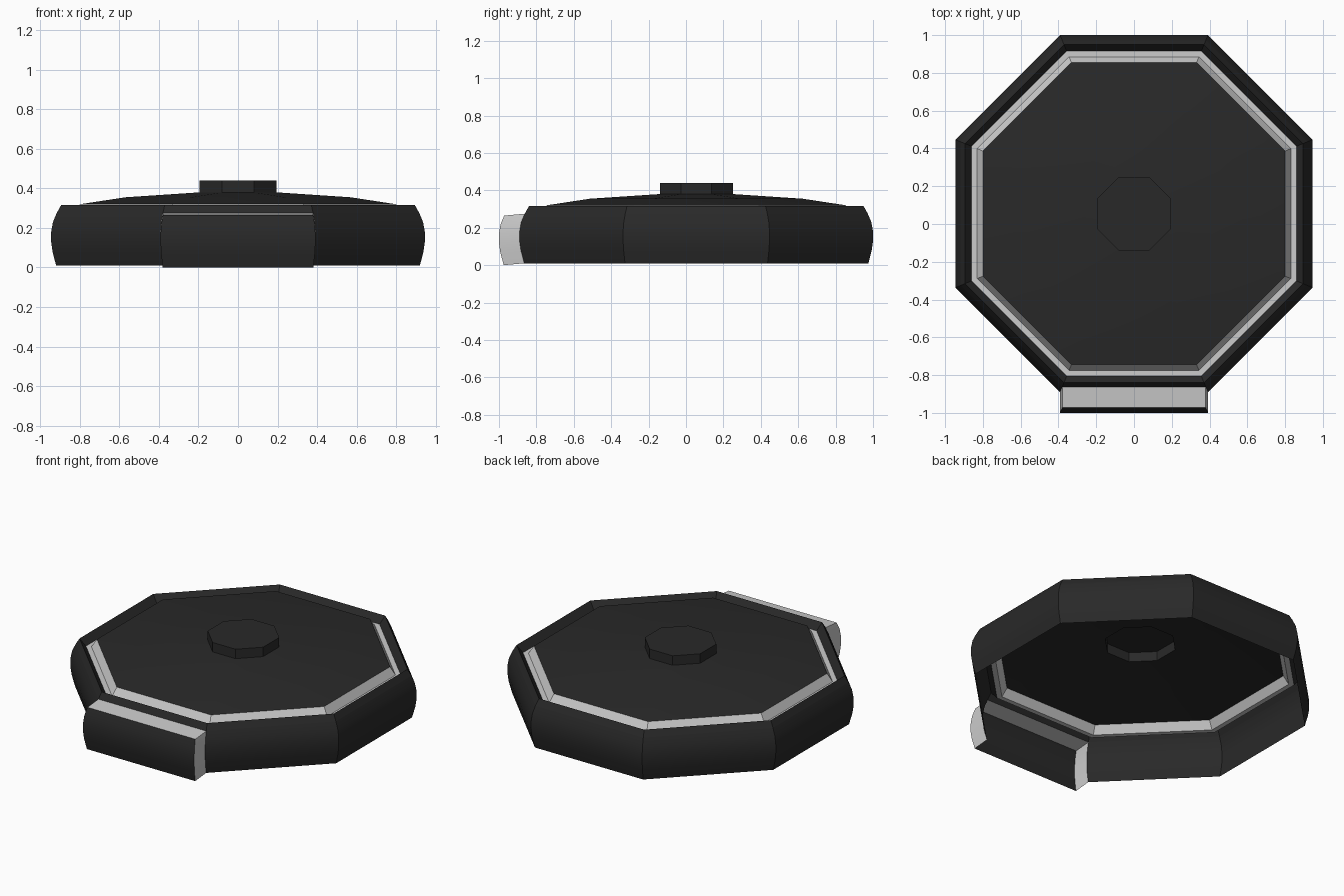
import bpy, bmesh, math

if "Cube" in bpy.data.objects:
    bpy.data.objects.remove(bpy.data.objects["Cube"])

SIDES, CY = 8, 0.055          # octagon, centre slightly behind the origin
FRONT = 5                     # index of the side facing -y

black = bpy.data.materials.new("black")
black.diffuse_color = (0.022, 0.022, 0.022, 1)
black.use_nodes = True
black.node_tree.nodes["Principled BSDF"].inputs["Base Color"].default_value = black.diffuse_color


def finish(bm, name, mat):
    bmesh.ops.remove_doubles(bm, verts=bm.verts, dist=0.0001)
    me = bpy.data.meshes.new(name)
    bm.to_mesh(me)
    bm.free()
    ob = bpy.data.objects.new(name, me)
    bpy.context.collection.objects.link(ob)
    if mat:
        me.materials.append(mat)
    bpy.context.view_layer.objects.active = ob
    ob.select_set(True)
    bpy.ops.object.shade_smooth_by_angle(angle=math.radians(25))
    ob.select_set(False)


def corner(i, apothem, z):
    a = math.radians(45 * i + 22.5)
    r = apothem / math.cos(math.pi / SIDES)
    return (r * math.cos(a), CY + r * math.sin(a), z)


def octagon_shell(name, profile, mat=None, cap=False, skip=None):
    """Sweep an (apothem, z) profile, bottom-outside to top-inside, round eight sides."""
    bm = bmesh.new()
    rows = [[bm.verts.new(corner(i, *p)) for i in range(SIDES)] for p in profile]
    for lo, hi in zip(rows, rows[1:]):
        for i in range(SIDES):
            if i != skip:
                j = (i + 1) % SIDES
                bm.faces.new((lo[i], lo[j], hi[j], hi[i]))
    if cap:
        bm.faces.new(rows[-1])
    finish(bm, name, mat)


wall = [(0.92, 0.01), (0.938, 0.08), (0.945, 0.13), (0.945, 0.18), (0.936, 0.23), (0.917, 0.275)]

# bulged outer wall, open at the front where the tab is pulled out
octagon_shell("outer_wall", wall, black, skip=FRONT)
# rim going over the top and down into the groove
octagon_shell("rim", [wall[-1], (0.895, 0.315), (0.86, 0.27)], black)
# pale groove between rim and dome
octagon_shell("groove", [(0.86, 0.27), (0.83, 0.27), (0.80, 0.32)])
# shallow domed top and hollow knob
octagon_shell("dome", [(0.80, 0.32), (0.57, 0.355), (0.195, 0.38)], black)
octagon_shell("knob", [(0.195, 0.38), (0.195, 0.44)], black, cap=True)

# front tab: the front wall strip moved outwards, joined back by pale sides and top
edges = [[corner(i, *p) for p in wall] for i in (FRONT - 0, FRONT + 1)]
moved = [[(x, y - 0.11, z - 0.01) for x, y, z in e] for e in edges]

bm = bmesh.new()
rows = [[bm.verts.new(co) for co in e] for e in moved]
for k in range(len(wall) - 1):
    bm.faces.new((rows[0][k], rows[1][k], rows[1][k + 1], rows[0][k + 1]))
finish(bm, "tab_front", black)

bm = bmesh.new()
for s in (0, 1):
    for k in range(len(wall) - 1):
        quad = [edges[s][k], moved[s][k], moved[s][k + 1], edges[s][k + 1]]
        bm.faces.new([bm.verts.new(c) for c in (quad[::-1] if s else quad)])
bm.faces.new([bm.verts.new(c) for c in (moved[0][-1], moved[1][-1], edges[1][-1], edges[0][-1])])
finish(bm, "tab_sides", None)
